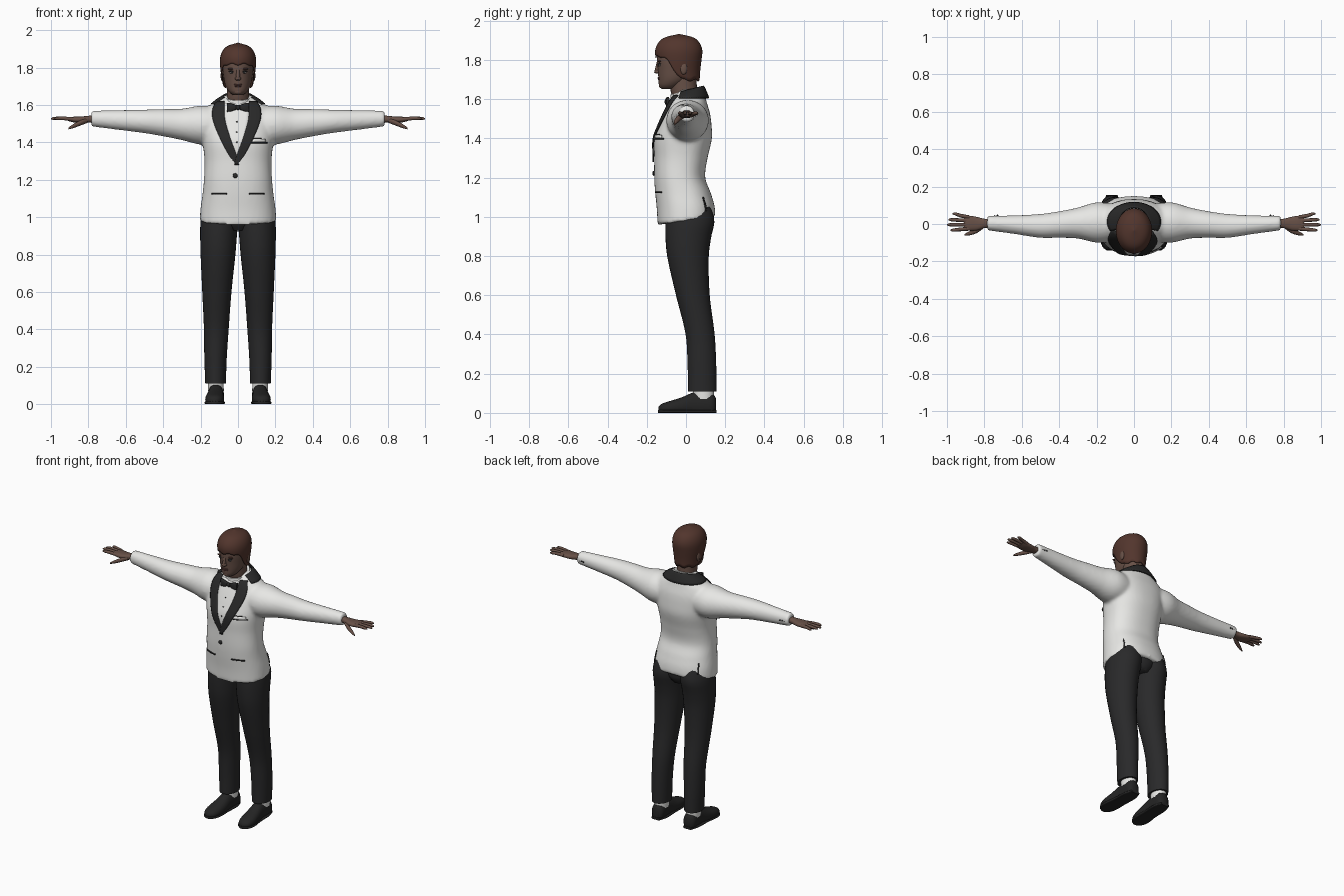
import bpy, bmesh
from math import sin, cos, pi, radians

cube = bpy.data.objects.get("Cube")
if cube:
    bpy.data.objects.remove(cube)


def material(name, r, g, b):
    m = bpy.data.materials.new(name)
    m.use_nodes = True
    m.diffuse_color = (r, g, b, 1)
    bsdf = next(n for n in m.node_tree.nodes if n.type == 'BSDF_PRINCIPLED')
    bsdf.inputs["Base Color"].default_value = (r, g, b, 1)
    bsdf.inputs["Roughness"].default_value = 0.8
    return m


WHITE = material("white cloth", .8, .8, .78)
SATIN = material("black satin", .022, .022, .022)
CLOTH = material("black trouser cloth", .022, .022, .023)
SHOE = material("shoe leather", .018, .018, .018)
SKIN = material("skin", .135, .08, .062)
LIP = material("lips", .11, .05, .043)
HAIR = material("brown hair", .085, .036, .026)
EYE = material("eye white", .4, .38, .36)


def sample(rows, t):
    """Smooth interpolation of rows keyed by their first value."""
    t = min(max(t, rows[0][0]), rows[-1][0])
    i = max(k for k in range(len(rows) - 1) if rows[k][0] <= t)
    a, b = rows[i], rows[i + 1]
    before, after = rows[max(i - 1, 0)], rows[min(i + 2, len(rows) - 1)]
    h = b[0] - a[0]
    s = (t - a[0]) / h
    out = []
    for k in range(1, len(a)):
        ma = (b[k] - before[k]) / (b[0] - before[0]) * h
        mb = (after[k] - a[k]) / (after[0] - a[0]) * h
        out.append((2*s**3 - 3*s*s + 1) * a[k] + (s**3 - 2*s*s + s) * ma
                   + (3*s*s - 2*s**3) * b[k] + (s**3 - s*s) * mb)
    return out


def finish(name, bm, mat, angle=50):
    bmesh.ops.recalc_face_normals(bm, faces=bm.faces[:])
    me = bpy.data.meshes.new(name)
    bm.to_mesh(me)
    bm.free()
    me.materials.append(mat)
    me.shade_smooth()
    me.set_sharp_from_angle(angle=radians(angle))
    ob = bpy.data.objects.new(name, me)
    bpy.context.scene.collection.objects.link(ob)
    return ob


def add_loft(bm, rows, axis='z', n=24, steps=24, p=2, side=1, warp=None):
    """Closed tube through rows of (position, centre a, centre b, radius a, radius b)."""
    rings = []
    for j in range(steps + 1):
        t = rows[0][0] + (rows[-1][0] - rows[0][0]) * j / steps
        ca, cb, ra, rb = sample(rows, t)
        ring = []
        for k in range(n):
            c, s = cos(2*pi*k/n), sin(2*pi*k/n)
            a = ca + ra * abs(c)**(2/p) * (1 if c > 0 else -1)
            b = cb + rb * abs(s)**(2/p) * (1 if s > 0 else -1)
            x, y, z = {'z': (a, b, t), 'x': (t, a, b), 'y': (a, t, b)}[axis]
            if warp:
                x, y, z = warp(x, y, z)
            ring.append(bm.verts.new((x * side, y, z)))
        rings.append(ring)
    for r0, r1 in zip(rings, rings[1:]):
        for k in range(n):
            bm.faces.new((r0[k], r0[(k+1) % n], r1[(k+1) % n], r1[k]))
    bm.faces.new(rings[0])
    bm.faces.new(rings[-1])


def loft(name, rows, mat, **kw):
    bm = bmesh.new()
    add_loft(bm, rows, **kw)
    return finish(name, bm, mat)


def sheet(name, f, nu, nv, mat, thick=.005):
    """Thin curved plate from f(u, v) with u and v in 0..1."""
    bm = bmesh.new()
    g = [[bm.verts.new(f(i/nu, j/nv)) for j in range(nv+1)] for i in range(nu+1)]
    for i in range(nu):
        for j in range(nv):
            bm.faces.new((g[i][j], g[i+1][j], g[i+1][j+1], g[i][j+1]))
    bmesh.ops.remove_doubles(bm, verts=bm.verts[:], dist=1e-5)
    ob = finish(name, bm, mat)
    mod = ob.modifiers.new("thickness", 'SOLIDIFY')
    mod.thickness, mod.offset = thick, 0
    return ob


def blob(name, loc, scale, mat):
    bm = bmesh.new()
    bmesh.ops.create_uvsphere(bm, u_segments=16, v_segments=10, radius=1)
    for v in bm.verts:
        v.co = [l + c * s for l, c, s in zip(loc, v.co, scale)]
    return finish(name, bm, mat)


# Jacket: body and sleeves fused into one smooth skin
TORSO = [(.98, 0, .003, .205, .148), (1.05, 0, -.002, .2, .147), (1.12, 0, -.015, .19, .142),
         (1.2, 0, -.032, .182, .13), (1.3, 0, -.026, .179, .136), (1.4, 0, -.015, .189, .147),
         (1.47, 0, -.004, .198, .134), (1.53, 0, .005, .2, .117), (1.58, 0, .01, .175, .097),
         (1.615, 0, .015, .125, .082), (1.65, 0, .022, .08, .055)]
SLEEVE = [(.1, .005, 1.49, .1, .1), (.2, .008, 1.492, .108, .104), (.3, .005, 1.496, .083, .084),
          (.4, -.003, 1.505, .071, .073), (.5, -.01, 1.512, .064, .063),
          (.65, -.003, 1.52, .049, .052), (.785, .005, 1.527, .039, .042)]
ROUND = 2.3


def hem(x, y, z):
    return x, y, z + max(0, 1.1 - z) * y * 1.2


bm = bmesh.new()
add_loft(bm, TORSO, n=48, steps=50, p=ROUND, warp=hem)
for side in (1, -1):
    add_loft(bm, SLEEVE, axis='x', n=32, steps=40, side=side)
jacket = finish("jacket", bm, WHITE)
fuse = jacket.modifiers.new("fuse", 'REMESH')
fuse.mode, fuse.voxel_size, fuse.use_smooth_shade = 'VOXEL', .01, True
soft = jacket.modifiers.new("soften", 'SMOOTH')
soft.factor, soft.iterations = .5, 6


def on_jacket(x, z, off=.003, back=False):
    cx, cy, rx, ry = sample(TORSO, z)
    q = max(0, 1 - min(1, abs(x) / (rx + off))**ROUND)**(1 / ROUND) * (ry + off)
    return x, cy + q if back else cy - q, z


def patch(name, rows, mat, side=1, mid=0, off=.003, back=False, nu=24, nv=6):
    """Plate lying on the jacket, from rows of (height, inner x, outer x)."""
    def f(u, v):
        z = rows[0][0] + (rows[-1][0] - rows[0][0]) * u
        a, b = sample(rows, z)
        return on_jacket(mid + side * (a + (b - a) * v), z, off, back)
    return sheet(name, f, nu, nv, mat)


# Shirt front, lapels and shawl collar
patch("shirt_front", [(1.32, -.005, .005), (1.42, -.04, .04), (1.52, -.068, .068), (1.61, -.072, .072)],
      WHITE, mid=-.006, off=.001)
LAPEL = [(1.28, -.012, .002), (1.33, .0, .04), (1.42, .033, .088), (1.52, .062, .127),
         (1.58, .066, .128), (1.62, .066, .108)]
for side, label in ((1, "left"), (-1, "right")):
    patch(label + "_lapel", LAPEL, SATIN, side=side, mid=-.007, off=.005 + .001 * side)


def shawl(u, v):
    a = radians(-28 + 236 * u)
    c, s = cos(a), sin(a)
    inner = (.077 * c, .012 + .076 * s, 1.647 + .02 * s)
    outer = (.142 * c, .012 + .103 * s, 1.605)
    return [p + (q - p) * v + (.004 * sin(pi * v) if k == 2 else 0)
            for k, (p, q) in enumerate(zip(inner, outer))]


sheet("shawl_collar", shawl, 36, 5, SATIN, .008)
loft("shirt_collar", [(1.58, 0, 0, .086, .082), (1.645, 0, -.002, .07, .076)], WHITE, n=32, steps=4,
     warp=lambda x, y, z: (x, y, z + y * .28))

# Bow tie, buttons, pockets and vents
loft("bow_tie", [(-.06, -.092, 1.587, .008, .025), (-.035, -.095, 1.587, .011, .021),
                 (0, -.095, 1.587, .007, .011), (.035, -.095, 1.587, .011, .021),
                 (.06, -.092, 1.587, .008, .025)], SATIN, axis='x', p=3)
blob("bow_knot", (0, -.1, 1.587), (.012, .01, .014), SATIN)
blob("jacket_button", on_jacket(-.015, 1.222), (.013, .006, .013), SATIN)
for i in range(3):
    blob("shirt_stud", on_jacket(-.006, 1.4 + .055 * i), (.004, .004, .004), SATIN)
for side, label in ((1, "left"), (-1, "right")):
    patch(label + "_pocket_slit", [(1.121, .06, .14), (1.128, .06, .14)], SATIN, side=side, nu=1)
    patch(label + "_back_vent", [(1.03, .158, .166), (1.1, .155, .16)], SATIN, side=side, back=True, nv=1)
    for i in range(3):
        blob(label + "_cuff_button", (side * (.73 + .014 * i), .046 - .003 * i, 1.523), (.005, .004, .005), SATIN)
patch("breast_pocket_edge", [(1.395, .07, .155), (1.401, .07, .155)], SATIN, nu=1)
patch("pocket_square", [(1.401, .075, .15), (1.418, .08, .145)], WHITE, nu=2, off=.006)
patch("pocket_square_shadow", [(1.414, .07, .125), (1.422, .07, .125)], SATIN, nu=1)

# Trousers, socks, shoes and hands, one per side
LEG = [(.11, .12, .083, .055, .073), (.25, .12, .081, .06, .073), (.4, .116, .072, .066, .074),
       (.6, .113, .035, .078, .086), (.8, .107, .01, .093, .106), (.9, .104, .012, .098, .117),
       (.98, .1, .02, .1, .125), (1.06, .095, .01, .09, .115)]
UPPER = [(-.14, .127, .02, .015, .012), (-.125, .127, .022, .036, .024), (-.08, .126, .025, .049, .036),
         (-.02, .122, .03, .048, .05), (.04, .119, .04, .042, .065), (.1, .118, .045, .043, .064),
         (.14, .118, .04, .038, .055), (.153, .118, .035, .022, .04)]
SOLE = [(-.143, .127, .008, .015, .008), (-.125, .127, .008, .04, .008), (-.08, .126, .008, .053, .008),
        (.0, .121, .008, .048, .008), (.1, .118, .008, .047, .008), (.155, .118, .008, .03, .008)]
PALM = [(.75, .005, 1.526, .024, .02), (.8, .003, 1.524, .025, .018), (.84, .002, 1.521, .036, .017),
        (.88, .004, 1.522, .04, .015), (.91, .006, 1.524, .036, .009)]
# Fingers: start y, tip y, tip x
FINGERS = [(-.025, -.033, .982), (-.004, -.004, 1.0), (.018, .023, .993), (.036, .055, .97)]
for side, label in ((1, "left"), (-1, "right")):
    loft(label + "_trouser_leg", LEG, CLOTH, n=32, steps=32, side=side)
    loft(label + "_sock", [(.07, .118, .09, .042, .052), (.14, .119, .088, .042, .055)], WHITE, steps=2, side=side)
    loft(label + "_shoe", UPPER, SHOE, axis='y', side=side, p=2.2,
         warp=lambda x, y, z: (x, y, max(z, .01)))
    loft(label + "_shoe_sole", SOLE, SHOE, axis='y', side=side, p=4)
    bm = bmesh.new()
    add_loft(bm, PALM, axis='x', side=side, p=2.4)
    for y0, y1, tip in FINGERS:
        add_loft(bm, [(.88, y0, 1.523, .0105, .011), (.93, (y0 + y1) / 2, 1.528, .01, .01),
                      (tip - .012, y1, 1.528, .008, .008), (tip, y1, 1.526, .003, .003)],
                 axis='x', n=10, steps=12, side=side)
    add_loft(bm, [(.805, -.012, 1.517, .012, .013), (.84, -.034, 1.505, .014, .014),
                  (.88, -.05, 1.487, .011, .011), (.907, -.058, 1.474, .004, .005)],
             axis='x', n=12, steps=10, side=side)
    finish(label + "_hand", bm, SKIN)
loft("trouser_seat", [(.93, 0, .02, .06, .085), (.97, 0, .02, .11, .11), (1.06, 0, .01, .15, .115)], CLOTH, steps=8)

# Neck, head and face
loft("neck", [(1.58, 0, .01, .065, .065), (1.64, 0, -.01, .06, .068), (1.72, 0, -.015, .06, .068)], SKIN, steps=8)
loft("head", [(1.652, 0, -.09, .025, .035), (1.668, 0, -.08, .046, .057), (1.7, 0, -.06, .066, .08),
              (1.75, 0, -.045, .077, .099), (1.8, 0, -.04, .082, .108), (1.85, 0, -.037, .08, .105),
              (1.89, 0, -.037, .063, .085), (1.915, 0, -.037, .03, .045)], SKIN, n=36, steps=32)
loft("nose_bridge", [(1.735, 0, -.142, .012, .02), (1.75, 0, -.142, .011, .017),
                     (1.79, 0, -.141, .009, .008)], SKIN, n=12, steps=8)
blob("nose_tip", (0, -.146, 1.741), (.017, .016, .011), SKIN)
blob("chin", (0, -.122, 1.669), (.024, .017, .014), SKIN)
blob("upper_lip", (0, -.137, 1.709), (.023, .008, .005), LIP)
blob("lower_lip", (0, -.136, 1.701), (.02, .008, .006), LIP)
for side, label in ((1, "left"), (-1, "right")):
    blob(label + "_eye", (side * .033, -.134, 1.774), (.014, .006, .006), EYE)
    blob(label + "_iris", (side * .033, -.139, 1.774), (.006, .003, .006), SATIN)
    blob(label + "_eyelid", (side * .033, -.134, 1.78), (.017, .009, .004), SATIN)
    blob(label + "_eyebrow", (side * .036, -.135, 1.793), (.021, .008, .005), HAIR)
    blob(label + "_ear", (side * .084, -.012, 1.757), (.009, .018, .031), SKIN)

# Hair cap: low at the nape, high over the forehead
CAP = [(1.69, 0, -.025, .076, .092), (1.75, 0, -.036, .086, .107), (1.8, 0, -.037, .093, .114),
       (1.85, 0, -.037, .094, .118), (1.89, 0, -.036, .08, .101), (1.915, 0, -.035, .052, .068),
       (1.931, 0, -.035, 0, 0)]


def hair(u, v):
    a = 2 * pi * (u % 1)
    k = min(1, max(0, (sin(a) + .75) / .95))
    low = 1.817 - .12 * k * k * (3 - 2 * k) + .006 * sin(9 * a)
    z = low + (1.931 - low) * sin(v * pi / 2)
    cx, cy, rx, ry = sample(CAP, z)
    return cx + rx * cos(a), cy + ry * sin(a), z


sheet("hair", hair, 48, 18, HAIR, .004)
